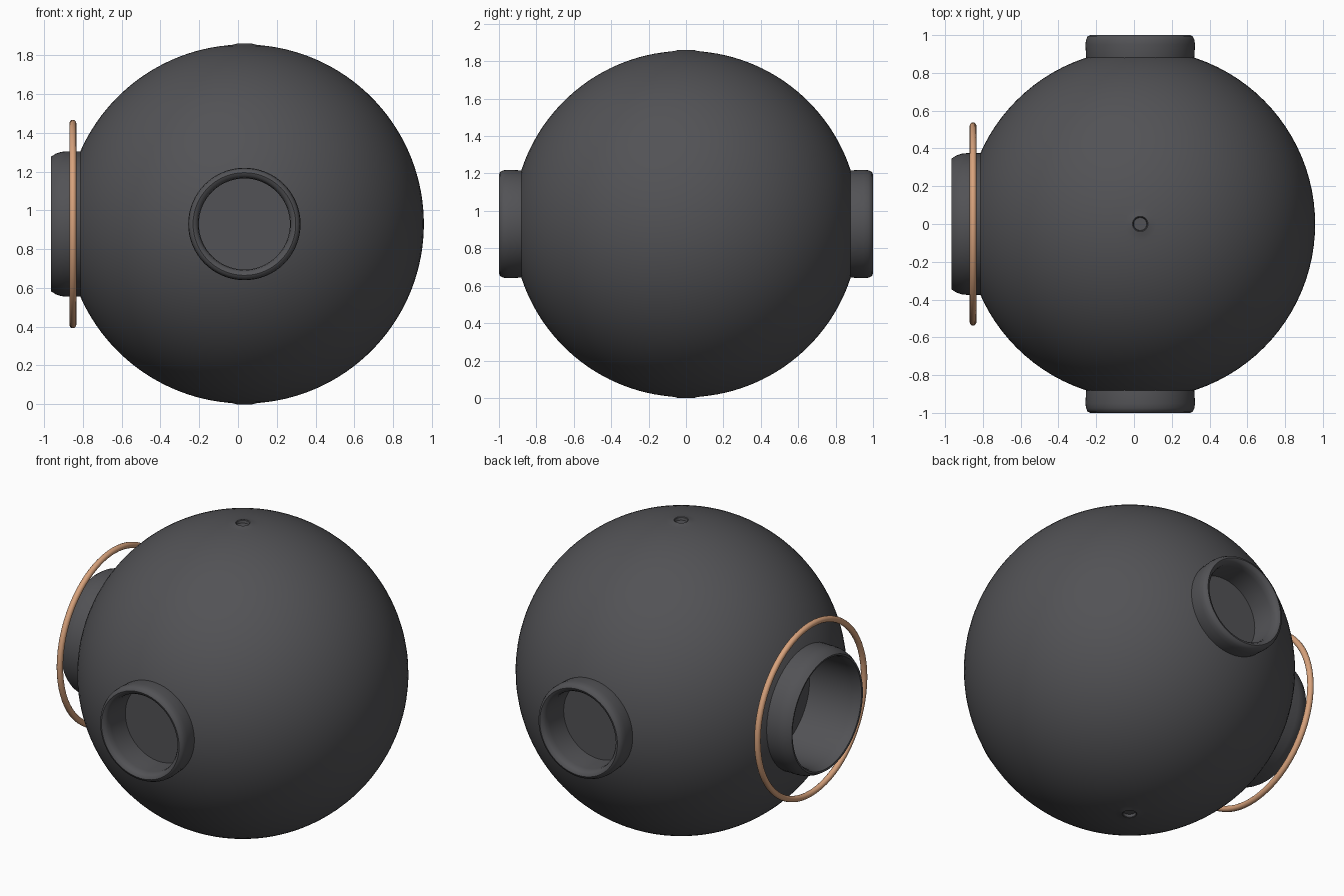
import bpy, bmesh, math
from mathutils import Matrix, Vector

if "Cube" in bpy.data.objects:
    bpy.data.objects.remove(bpy.data.objects["Cube"])

CENTRE = Vector((0.033, 0, 0.93))
R = 0.926


def material(name, rgb):
    m = bpy.data.materials.new(name)
    m.diffuse_color = (*rgb, 1)
    m.use_nodes = True
    m.node_tree.nodes["Principled BSDF"].inputs["Base Color"].default_value = m.diffuse_color
    return m


GREY = material("charcoal grey", (0.085, 0.085, 0.092))
COPPER = material("copper", (0.68, 0.36, 0.20))


def lathe(name, profile, axis, mat, steps=64, closed=False):
    """Spin (radius, height) points about an axis through the body centre."""
    bm = bmesh.new()
    verts = [bm.verts.new((r, 0, h)) for r, h in profile]
    edges = [bm.edges.new(p) for p in zip(verts, verts[1:])]
    if closed:
        edges.append(bm.edges.new((verts[-1], verts[0])))
    bmesh.ops.spin(bm, geom=verts + edges, cent=(0, 0, 0), axis=(0, 0, 1),
                   angle=math.tau, steps=steps, use_merge=False)
    bmesh.ops.remove_doubles(bm, verts=bm.verts, dist=1e-5)
    bmesh.ops.recalc_face_normals(bm, faces=bm.faces)
    turn = Vector((0, 0, 1)).rotation_difference(Vector(axis)).to_matrix().to_4x4()
    bm.transform(Matrix.Translation(CENTRE) @ turn)
    me = bpy.data.meshes.new(name)
    bm.to_mesh(me)
    bm.free()
    ob = bpy.data.objects.new(name, me)
    bpy.context.collection.objects.link(ob)
    me.materials.append(mat)
    return ob


def smooth(ob):
    bpy.ops.object.select_all(action='DESELECT')
    ob.select_set(True)
    bpy.context.view_layer.objects.active = ob
    bpy.ops.object.shade_smooth_by_angle(angle=math.radians(40))


# Round body with a tiny flared vent at each pole
vent = [(0, 0.912), (0.034, 0.912), (0.037, 0.927), (0.041, 0.930),
        (0.047, 0.929), (0.06, 0.925)]
start = math.asin(0.085 / R)
arc = []
for i in range(65):
    a = start + (math.pi - 2 * start) * i / 64
    arc.append((R * math.sin(a), R * math.cos(a)))
body = lathe("round_body", vent + arc + [(r, -h) for r, h in reversed(vent)],
             (0, 0, 1), GREY, 96)

# Port sockets: rounded lip, straight bore and flat floor
small = [(0.280, 0.84), (0.287, 0.89), (0.290, 0.95), (0.287, 0.975),
         (0.278, 0.994), (0.265, 1.0), (0.250, 0.994), (0.239, 0.978),
         (0.235, 0.95), (0.235, 0.81), (0, 0.81)]
large = [(0.375, 0.78), (0.375, 0.92), (0.372, 0.945), (0.362, 0.975),
         (0.347, 0.998), (0.336, 0.996), (0.327, 0.975), (0.325, 0.94),
         (0.325, 0.65), (0, 0.65)]
ports = [("front_port", (0, -1, 0), small, 0.26),
         ("back_port", (0, 1, 0), small, 0.26),
         ("side_port", (-1, 0, 0), large, 0.35)]
for name, axis, profile, cut in ports:
    smooth(lathe(name, profile, axis, GREY))
    cutter = lathe(name + "_cutter", [(0, 0.5), (cut, 0.5), (cut, 1.2), (0, 1.2)],
                   axis, GREY)
    mod = body.modifiers.new(name + "_hole", 'BOOLEAN')
    mod.operation = 'DIFFERENCE'
    mod.solver = 'EXACT'
    mod.object = cutter
    bpy.context.view_layer.objects.active = body
    bpy.ops.object.modifier_apply(modifier=mod.name)
    bpy.data.objects.remove(cutter)
smooth(body)

# Copper hoop around the side port
hoop = [(0.52 + 0.018 * math.cos(math.tau * i / 12),
         0.885 + 0.018 * math.sin(math.tau * i / 12)) for i in range(12)]
smooth(lathe("copper_hoop", hoop, (-1, 0, 0), COPPER, 72, closed=True))
